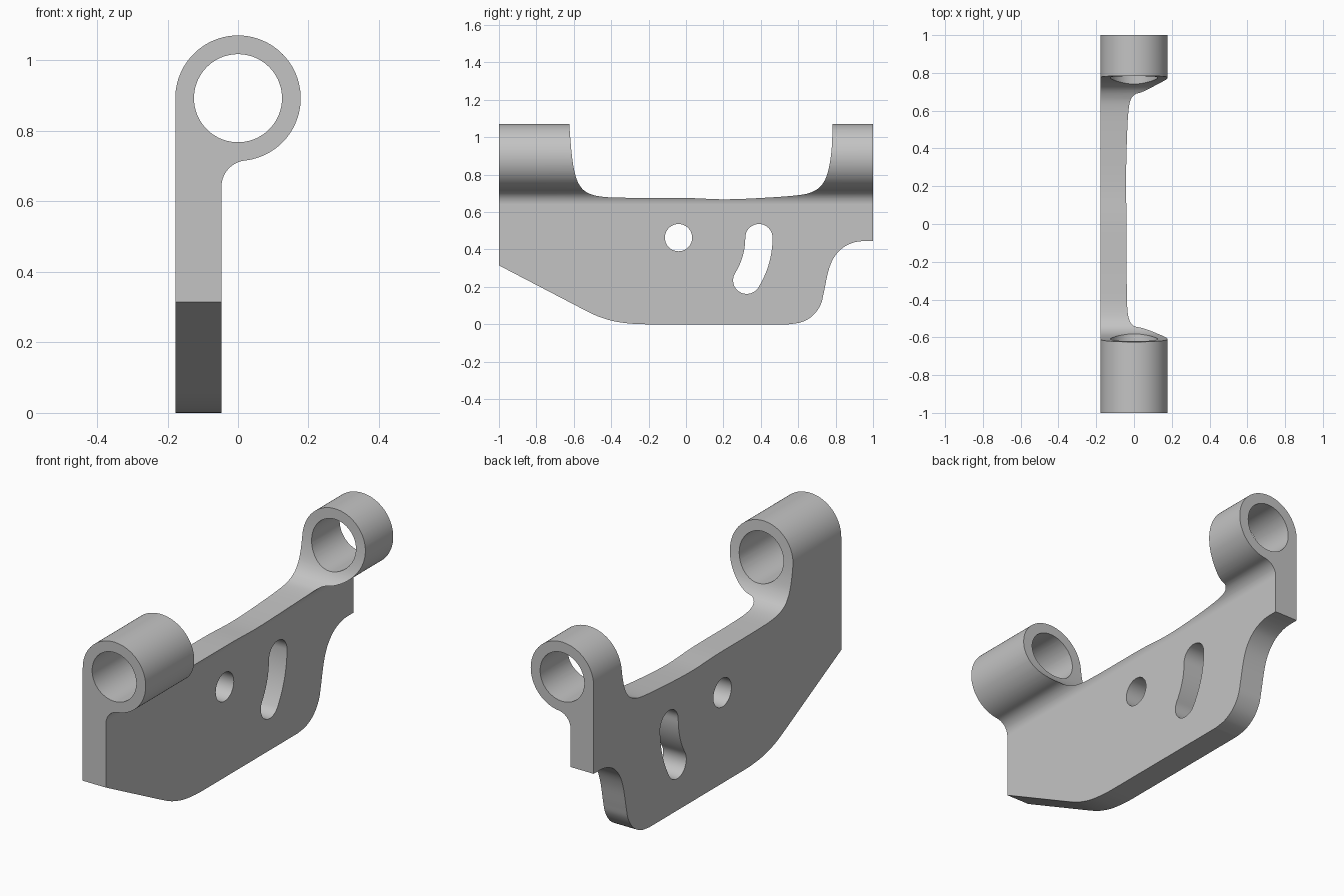
import bpy, bmesh, math
from mathutils import Vector

if "Cube" in bpy.data.objects:
    bpy.data.objects.remove(bpy.data.objects["Cube"])

metal = bpy.data.materials.new("plain grey metal")
metal.use_nodes = True
GREY = (0.55, 0.55, 0.55, 1)
metal.diffuse_color = GREY
metal.node_tree.nodes["Principled BSDF"].inputs["Base Color"].default_value = GREY


def arc(centre, radius, start, end, steps):
    """Points on an arc, angles in degrees."""
    angles = [math.radians(start + (end - start) * i / steps) for i in range(steps + 1)]
    return [Vector((centre[0] + radius * math.cos(a), centre[1] + radius * math.sin(a)))
            for a in angles]


def spline(points, steps=6):
    """Smooth curve through the given points."""
    p = [Vector(q) for q in points]
    p = [p[0]] + p + [p[-1]]
    out = []
    for a, b, c, d in zip(p, p[1:], p[2:], p[3:]):
        for i in range(steps):
            t = i / steps
            out.append(0.5 * (2 * b + (c - a) * t + (2 * a - 5 * b + 4 * c - d) * t ** 2
                              + (3 * b - a - 3 * c + d) * t ** 3))
    return out + [p[-1]]


def prism(name, outline, axis, low, high):
    """Extrude an outline along the x or y axis."""
    bm = bmesh.new()
    place = lambda p, t: (p[0], t, p[1]) if axis == "y" else (t, p[0], p[1])
    face = bm.faces.new([bm.verts.new(place(p, low)) for p in outline])
    moved = bmesh.ops.extrude_face_region(bm, geom=[face])["geom"]
    shift = (0, high - low, 0) if axis == "y" else (high - low, 0, 0)
    bmesh.ops.translate(bm, vec=shift, verts=[v for v in moved if isinstance(v, bmesh.types.BMVert)])
    bmesh.ops.recalc_face_normals(bm, faces=bm.faces)
    mesh = bpy.data.meshes.new(name)
    bm.to_mesh(mesh)
    bm.free()
    mesh.materials.append(metal)
    obj = bpy.data.objects.new(name, mesh)
    bpy.context.collection.objects.link(obj)
    return obj


def cut(target, tool, operation):
    """Apply a boolean and discard the tool."""
    tool.hide_render = True
    mod = target.modifiers.new("cut", "BOOLEAN")
    mod.object, mod.operation, mod.solver = tool, operation, "EXACT"
    bpy.context.view_layer.objects.active = target
    bpy.ops.object.modifier_apply(modifier=mod.name)
    bpy.data.objects.remove(tool)


# Cross-section: flat plate blending into a round eye
R, BORE, EYE_Z, PLATE_X, FILLET = 0.178, 0.125, 0.893, -0.047, 0.075
fx = PLATE_X + FILLET
fz = EYE_Z - math.sqrt((R + FILLET) ** 2 - fx ** 2)
meet = math.degrees(math.atan2(EYE_Z - fz, -fx))
section = arc((0, EYE_Z), R, meet - 180, 180, 72)
section += [(-R, 0), (PLATE_X, 0)]
section += arc((fx, fz), FILLET, 180, meet, 14)[:-1]
bracket = prism("bracket", section, "y", -1, 1)

# Side outline: saddle between the eyes, sloped front, stepped rear
saddle = spline([(0.785, 1.08), (0.778, 0.93), (0.76, 0.82), (0.73, 0.75), (0.68, 0.71),
                 (0.6, 0.69), (0.4, 0.675), (0.2, 0.668), (0, 0.675), (-0.3, 0.676),
                 (-0.45, 0.682), (-0.53, 0.705), (-0.573, 0.75), (-0.597, 0.82),
                 (-0.612, 0.92), (-0.625, 1.08)])
belly = spline([(-0.55, 0.08), (-0.47, 0.042), (-0.38, 0.015), (-0.29, 0.003), (-0.22, 0)])
rear = spline([(0.55, 0), (0.62, 0.012), (0.68, 0.048), (0.72, 0.105), (0.737, 0.17),
               (0.76, 0.28), (0.79, 0.355), (0.84, 0.41), (0.9, 0.438), (0.95, 0.445)])
side = saddle + [(-1.02, 1.08), (-1.02, 0.325)] + belly + rear + [(1.02, 0.445), (1.02, 1.08)]
cut(bracket, prism("side_outline", side, "x", -0.4, 0.4), "INTERSECT")

# Bore through both eyes
cut(bracket, prism("bore", arc((0, EYE_Z), BORE, 0, 360, 72)[:-1], "y", -1.2, 1.2), "DIFFERENCE")

# Pivot hole and the curved slot swung around it
pivot, hole, swing, sweep = (-0.04, 0.463), 0.073, 0.43, -32
cut(bracket, prism("pivot_hole", arc(pivot, hole, 0, 360, 40)[:-1], "x", -0.4, 0.4), "DIFFERENCE")
low_end = arc(pivot, swing, sweep, sweep, 1)[0]
slot = arc((pivot[0] + swing, pivot[1]), hole, 0, 180, 20)
slot += arc(pivot, swing - hole, 0, sweep, 14)[1:]
slot += arc(low_end, hole, sweep + 180, sweep + 360, 20)[1:]
slot += arc(pivot, swing + hole, sweep, 0, 14)[1:-1]
cut(bracket, prism("curved_slot", slot, "x", -0.4, 0.4), "DIFFERENCE")

# Smooth curves, crisp edges
bpy.ops.object.select_all(action="DESELECT")
bracket.select_set(True)
bpy.context.view_layer.objects.active = bracket
bpy.ops.object.shade_smooth_by_angle(angle=math.radians(30))
weighted = bracket.modifiers.new("weighted_normals", "WEIGHTED_NORMAL")
weighted.keep_sharp = True
